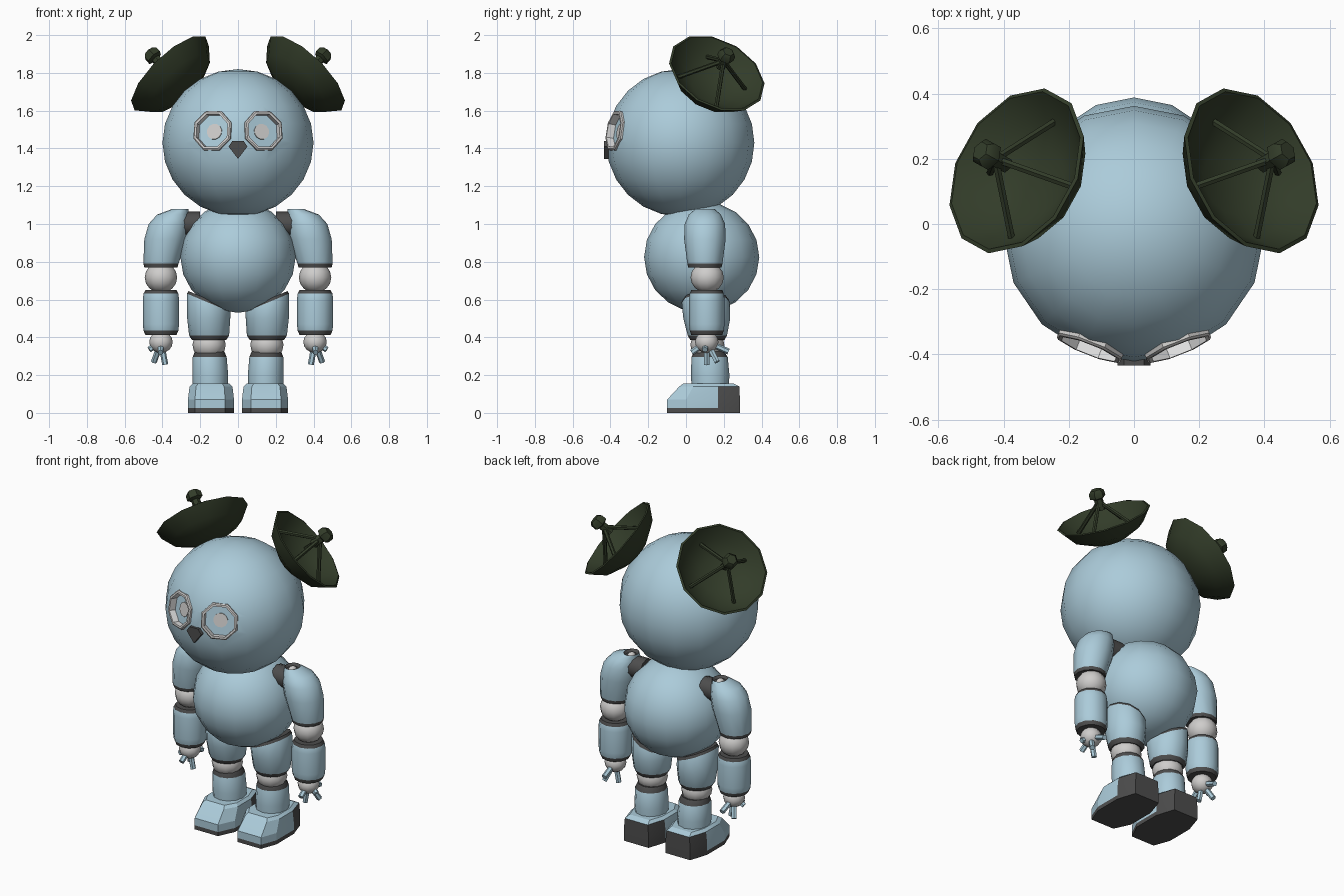
import bpy, bmesh
from math import pi, cos, sin, radians
from mathutils import Vector

if "Cube" in bpy.data.objects:
    bpy.data.objects.remove(bpy.data.objects["Cube"])


def material(name, rgb):
    m = bpy.data.materials.new(name)
    m.use_nodes = True
    color = (*rgb, 1)
    m.diffuse_color = color
    m.node_tree.nodes["Principled BSDF"].inputs["Base Color"].default_value = color
    return m


BLUE = material("pale_blue", (.41, .60, .70))
DARK = material("dark_grey", (.075, .075, .075))
GREY = material("light_grey", (.62, .61, .60))
WHITE = material("white", (.9, .9, .9))
GREEN = material("dark_green", (.032, .045, .022))


def finish(name, bm, mats, angle=40):
    bmesh.ops.recalc_face_normals(bm, faces=bm.faces)
    me = bpy.data.meshes.new(name)
    for f in bm.faces:
        f.smooth = True
    bm.to_mesh(me)
    bm.free()
    for m in mats:
        me.materials.append(m)
    me.set_sharp_from_angle(angle=radians(angle))
    ob = bpy.data.objects.new(name, me)
    bpy.context.scene.collection.objects.link(ob)
    return ob


def skin(name, rings, mats, bands=(), ring_shape=False, rule=None, angle=40):
    """Bridge rings of points; bands gives the material index of each step."""
    bm = bmesh.new()
    loops = [[bm.verts.new(p) for p in r] for r in rings]
    n = len(loops[0])
    for i in range(len(loops) - (0 if ring_shape else 1)):
        a, b = loops[i], loops[(i + 1) % len(loops)]
        for k in range(n):
            f = bm.faces.new((a[k], a[(k + 1) % n], b[(k + 1) % n], b[k]))
            f.material_index = bands[i] if i < len(bands) else 0
            if rule and rule(i, k):
                f.material_index = 1
    if not ring_shape:
        for loop, band in ((loops[0], 0), (loops[-1], -1)):
            bm.faces.new(loop).material_index = bands[band] if bands else 0
    return finish(name, bm, mats, angle)


def lathe(name, origin, axis, profile, sides, mats, bands=(), ring_shape=False):
    """Revolve (radius, distance) pairs around an axis."""
    q = Vector(axis).to_track_quat('Z', 'Y')
    rings = [[Vector(origin) + q @ Vector((r * cos(t), r * sin(t), h))
              for t in [2 * pi * (k + .5) / sides for k in range(sides)]]
             for r, h in profile]
    return skin(name, rings, mats, bands, ring_shape)


def rod(name, a, b, r, mat, sides=6):
    d = Vector(b) - Vector(a)
    return lathe(name, a, d, [(r, 0), (r, d.length)], sides, [mat])


def limb(name, s, sections, bands, sides=12, slope=0):
    """Stack level ellipses (x, y, z, rx, ry); the last one may slope."""
    rings = []
    for i, (x, y, z, rx, ry) in enumerate(sections):
        tilt = slope if i >= len(sections) - 2 else 0
        rings.append([(s * (x + rx * cos(t)), y + ry * sin(t), z + tilt * rx * cos(t))
                      for t in [2 * pi * k / sides for k in range(sides)]])
    return skin(name, rings, [BLUE, DARK], bands)


def ball(name, center, radii, mat, segs=12, rings=8):
    bm = bmesh.new()
    bmesh.ops.create_uvsphere(bm, u_segments=segs, v_segments=rings, radius=1)
    for v in bm.verts:
        v.co = Vector(center) + Vector([c * r for c, r in zip(v.co, radii)])
    return finish(name, bm, [mat])


# Head and body
HEAD = Vector((0, -.03, 1.43))
head = ball("head", HEAD, (.4, .392, .39), BLUE, 16, 12)
ball("body", (0, .083, .825), (.305, .305, .295), BLUE, 16, 10)

# Nose
nose = [(-.03, 1.44), (.03, 1.44), (.05, 1.41), (0, 1.345), (-.05, 1.41)]
skin("nose", [[(x, y, z) for x, z in nose] for y in (-.37, -.434)], [DARK])

FOOT = [(-.075, -.10), (.085, -.10), (.122, 0), (.122, .17),
        (.085, .285), (-.085, .285), (-.122, .17), (-.122, 0)]

for s, side in ((1, "left"), (-1, "right")):
    # Eye: socket cut into the head, raised rim, pupil plate
    look = Vector((.36 * s, -.92, .17)).normalized()
    cutter = lathe("eye_cutter", HEAD, look, [(.1, .345), (.1, .5)], 8, [BLUE])
    cutter.hide_render = True
    mod = head.modifiers.new("eye_socket", 'BOOLEAN')
    mod.operation, mod.solver, mod.object = 'DIFFERENCE', 'EXACT', cutter
    bpy.ops.object.select_all(action='DESELECT')
    bpy.context.view_layer.objects.active = head
    head.select_set(True)
    bpy.ops.object.modifier_apply(modifier=mod.name)
    bpy.data.objects.remove(cutter)
    lathe(side + "_eye_rim", HEAD, look,
          [(.113, .33), (.113, .38), (.106, .386), (.094, .386), (.094, .33)],
          8, [GREY, WHITE], (0, 0, 0, 1, 0), True)
    lathe(side + "_pupil", HEAD, look, [(.042, .343), (.042, .351)], 12, [GREY])

    # Dish ear with feed horn and four struts
    n = Vector((.65 * s, .36, .67)).normalized()
    u = Vector((-.68 * s, -.12, .72))
    u = (u - n * u.dot(n)).normalized()
    v = n.cross(u)
    c = Vector((.36 * s, .163, 1.797))
    lathe(side + "_dish", c, n,
          [(.10, -.135), (.21, -.08), (.272, 0), (.26, .004), (.20, -.068), (.095, -.12)],
          12, [GREEN])
    lathe(side + "_dish_feed", c, n,
          [(.026, .05), (.026, .115), (.046, .125), (.046, .155), (.03, .172)],
          6, [GREEN])
    for i, d in enumerate((u, v, -u, -v)):
        rod(f"{side}_dish_strut_{i + 1}", c + d * .19 - n * .075, c + n * .1, .012, GREEN)

    # Shoulder and upper arm
    rod(side + "_shoulder_socket", (.2 * s, .1, 1), (.285 * s, .1, 1), .065, DARK, 10)
    ball(side + "_shoulder_ball", (.3 * s, .1, 1.0), (.06, .065, .065), GREY)
    limb(side + "_upper_arm", s,
         [(.408, .1, .77, .088, .088), (.408, .1, .79, .093, .093),
          (.384, .1, .92, .112, .11), (.366, .1, 1.0, .107, .107),
          (.345, .1, 1.05, .083, .085), (.305, .1, 1.08, .042, .05),
          (.305, .1, 1.065, .03, .036)], (1, 0, 0, 0, 0, 1))
    ball(side + "_shoulder_pin", (.305 * s, .1, 1.062), (.022, .028, .018), GREY, 8, 6)

    # Elbow, forearm, wrist and fingers
    ball(side + "_elbow", (.408 * s, .112, .717), (.086, .088, .082), GREY)
    limb(side + "_forearm", s,
         [(.408, .11, .412, .082, .082), (.408, .11, .435, .092, .09),
          (.408, .11, .47, .096, .094), (.408, .11, .6, .096, .094),
          (.408, .11, .632, .092, .09), (.408, .11, .65, .082, .082)], (1, 0, 0, 0, 1))
    palm = Vector((.408 * s, .11, .375))
    ball(side + "_wrist", palm, (.062, .062, .058), GREY)
    tips = [(.41, .03, .32), (.385, .11, .255), (.445, .165, .27),
            (.405, .225, .325), (.47, .10, .335)]
    for i, (x, y, z) in enumerate(tips):
        rod(f"{side}_finger_{i + 1}", palm, (x * s, y, z), .016, BLUE)

    # Thigh, knee and shin
    limb(side + "_thigh", s,
         [(.153, .113, .385, .09, .09), (.153, .113, .41, .106, .104),
          (.155, .11, .5, .114, .124), (.155, .105, .583, .115, .128),
          (.155, .105, .60, .107, .12)], (1, 0, 0, 1), slope=.42)
    ball(side + "_knee", (.153 * s, .113, .36), (.088, .09, .08), GREY)
    limb(side + "_shin", s,
         [(.147, .128, .13, .092, .098), (.147, .128, .20, .095, .102),
          (.15, .125, .295, .09, .096), (.15, .122, .325, .078, .08)], (0, 0, 1))

    # Foot with dark sole and heel
    def plan(z, w=1, toe=1, heel=1):
        return [(s * (.143 + x * w), .15 + (y - .15) * (toe if y < .15 else heel), z)
                for x, y in FOOT]
    skin(side + "_foot", [plan(0), plan(.025), plan(.07), plan(.14, .93, .74, .99),
                          plan(.155, .8, .66, .75)],
         [BLUE, DARK], (1, 0, 0, 0),
         rule=lambda i, k: i < 3 and k in (3, 4, 5), angle=20)

# Refresh the head's sharp edges around the cut sockets
for p in head.data.polygons:
    p.use_smooth = True
head.data.set_sharp_from_angle(angle=radians(35))
